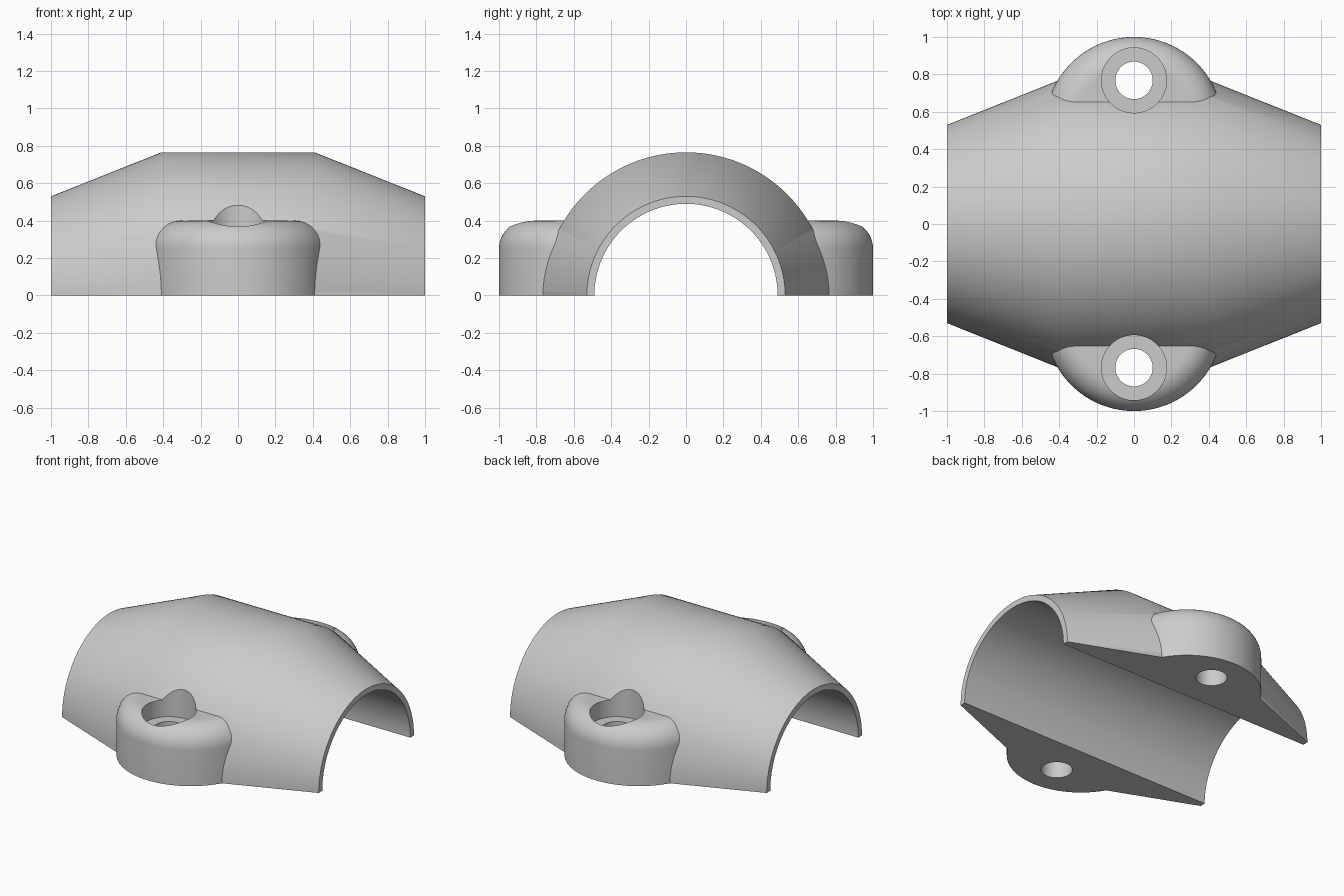
import bpy, bmesh
from math import sin, cos, pi, radians

cube = bpy.data.objects.get("Cube")
if cube:
    bpy.data.objects.remove(cube, do_unlink=True)

SEG = 128
BELOW = -0.2           # solids run below the split plane, then get trimmed flat
LUG_Y, HOLE_Y = 0.525, 0.768

grey = bpy.data.materials.new("plain grey")
grey.use_nodes = True
colour = (0.6, 0.6, 0.6, 1)
grey.diffuse_color = colour
grey.node_tree.nodes["Principled BSDF"].inputs["Base Color"].default_value = colour


def loft(name, rings):
    """Closed solid skinned through rings of equal length, with flat end caps."""
    bm = bmesh.new()
    rows = [[bm.verts.new(p) for p in ring] for ring in rings]
    for a, b in zip(rows, rows[1:]):
        for i in range(len(a)):
            j = (i + 1) % len(a)
            bm.faces.new((a[i], a[j], b[j], b[i]))
    bm.faces.new(rows[0])
    bm.faces.new(rows[-1])
    bmesh.ops.recalc_face_normals(bm, faces=bm.faces)
    mesh = bpy.data.meshes.new(name)
    bm.to_mesh(mesh)
    bm.free()
    obj = bpy.data.objects.new(name, mesh)
    bpy.context.collection.objects.link(obj)
    mesh.materials.append(grey)
    return obj


def turned(name, y, profile):
    """Upright turned solid from (radius, z) pairs."""
    angles = [2 * pi * i / SEG for i in range(SEG)]
    return loft(name, [[(r * cos(a), y + r * sin(a), z) for a in angles]
                       for r, z in profile])


def combine(target, tool, operation):
    """Apply a boolean and discard the tool."""
    bpy.context.view_layer.objects.active = target
    mod = target.modifiers.new(tool.name, "BOOLEAN")
    mod.operation, mod.solver, mod.object = operation, "EXACT", tool
    bpy.ops.object.modifier_apply(modifier=mod.name)
    bpy.data.objects.remove(tool, do_unlink=True)


def arch(x, r):
    """Half-round section with straight legs below the split plane."""
    arc = [(x, r * cos(pi * i / SEG), r * sin(pi * i / SEG)) for i in range(SEG + 1)]
    return [(x, r, BELOW)] + arc + [(x, -r, BELOW)]


# Half shell: straight middle, tapering ends
shell = loft("half_shell_clamp", [arch(x, r) for x, r in
                                  ((-1, 0.53), (-0.41, 0.765), (0.41, 0.765), (1, 0.53))])

# Bolt lugs with rounded top rims
R, TOP, FILLET = 0.475, 0.4, 0.15
rim = [(R - FILLET + FILLET * cos(a), TOP - FILLET + FILLET * sin(a))
       for a in (pi / 2 * i / 12 for i in range(13))]
for side in (-1, 1):
    combine(shell, turned("bolt_lug", side * LUG_Y, [(R, BELOW)] + rim), "UNION")

# Straight pipe bore
bore = loft("pipe_bore", [[(x, 0.49 * cos(2 * pi * i / SEG), 0.49 * sin(2 * pi * i / SEG))
                           for i in range(SEG)] for x in (-1.2, 1.2)])
combine(shell, bore, "DIFFERENCE")

# Counterbored bolt holes
for side in (-1, 1):
    hole = turned("bolt_hole", side * HOLE_Y,
                  [(0.1, -0.5), (0.1, 0.28), (0.174, 0.28), (0.174, 1)])
    combine(shell, hole, "DIFFERENCE")

# Flat split face
bpy.ops.mesh.primitive_cube_add(size=4, location=(0, 0, -2))
trim = bpy.context.object
trim.name = "split_face"
trim.data.materials.append(grey)
combine(shell, trim, "DIFFERENCE")

bpy.ops.object.select_all(action="DESELECT")
shell.select_set(True)
bpy.context.view_layer.objects.active = shell
bpy.ops.object.shade_smooth_by_angle(angle=radians(30))
